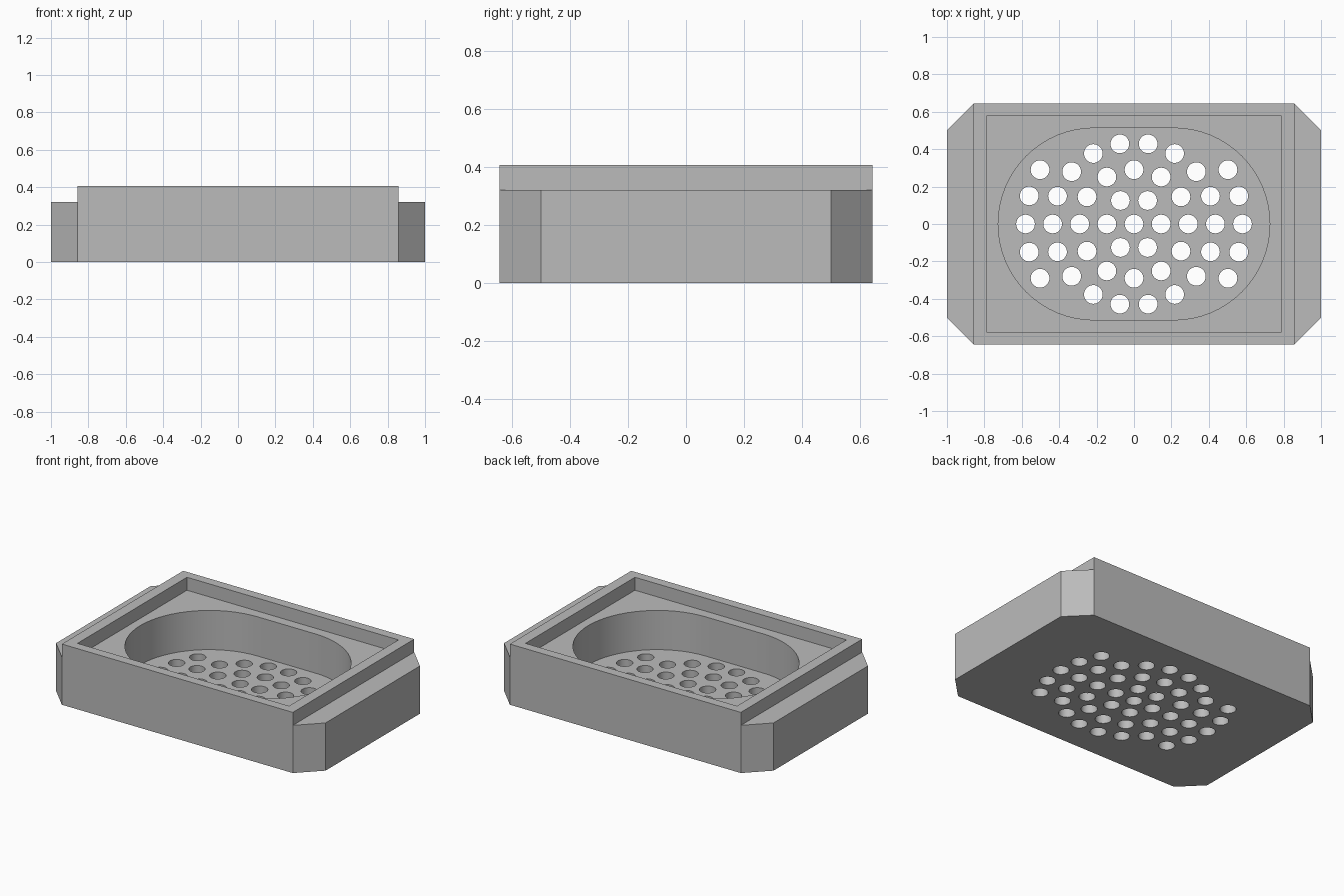
import bpy, bmesh, math

# Remove the default cube
cube = bpy.data.objects.get("Cube")
if cube:
    bpy.data.objects.remove(cube, do_unlink=True)

# Main dimensions
HALF_X, HALF_Y, CHAMFER = 1.0, 0.643, 0.143
SHOULDER, TOP, FLOOR = 0.32, 0.407, 0.057
RIM_X = HALF_X - CHAMFER
BASIN_R, BASIN_C = 0.513, 0.213
HOLE_R, PITCH = 0.05, 0.145

grey = bpy.data.materials.new("plain grey")
grey.use_nodes = True
grey.diffuse_color = (0.5, 0.5, 0.5, 1)
grey.node_tree.nodes["Principled BSDF"].inputs["Base Color"].default_value = (0.5, 0.5, 0.5, 1)


def prisms(name, outlines, z0, z1):
    """One object made of upright prisms, one for each closed outline."""
    bm = bmesh.new()
    for outline in outlines:
        face = bm.faces.new([bm.verts.new((x, y, z0)) for x, y in outline])
        top = bmesh.ops.extrude_face_region(bm, geom=[face])["geom"]
        verts = [g for g in top if isinstance(g, bmesh.types.BMVert)]
        bmesh.ops.translate(bm, verts=verts, vec=(0, 0, z1 - z0))
    bmesh.ops.recalc_face_normals(bm, faces=bm.faces)
    mesh = bpy.data.meshes.new(name)
    bm.to_mesh(mesh)
    bm.free()
    mesh.materials.append(grey)
    obj = bpy.data.objects.new(name, mesh)
    bpy.context.collection.objects.link(obj)
    return obj


def rectangle(hx, hy):
    return [(-hx, -hy), (hx, -hy), (hx, hy), (-hx, hy)]


def arc(cx, cy, r, start, end, steps):
    angles = [math.radians(start + (end - start) * i / steps) for i in range(steps + 1)]
    return [(cx + r * math.cos(a), cy + r * math.sin(a)) for a in angles]


def activate(obj):
    bpy.ops.object.select_all(action="DESELECT")
    obj.select_set(True)
    bpy.context.view_layer.objects.active = obj


def cut(obj, cutter):
    """Subtract the cutter, then discard it."""
    cutter.hide_render = True
    mod = obj.modifiers.new("cut", "BOOLEAN")
    mod.operation, mod.solver, mod.object = "DIFFERENCE", "EXACT", cutter
    activate(obj)
    bpy.ops.object.modifier_apply(modifier=mod.name)
    bpy.data.objects.remove(cutter, do_unlink=True)


# Base block with chamfered corners
side = HALF_Y - CHAMFER
octagon = [(-RIM_X, -HALF_Y), (RIM_X, -HALF_Y), (HALF_X, -side), (HALF_X, side),
           (RIM_X, HALF_Y), (-RIM_X, HALF_Y), (-HALF_X, side), (-HALF_X, -side)]
base = prisms("dish_base", [octagon], 0, SHOULDER)

# Round-ended basin
stadium = (arc(BASIN_C, 0, BASIN_R, -90, 90, 32)
           + arc(-BASIN_C, 0, BASIN_R, 90, 270, 32))
cut(base, prisms("basin_cutter", [stadium], FLOOR, TOP))

# Drain holes in rings; the outermost ring only reaches into the round ends
centres = [(0, 0)]
for ring in range(1, 5):
    for i in range(6 * ring):
        a = math.tau * i / (6 * ring)
        x, y = ring * PITCH * math.cos(a), ring * PITCH * math.sin(a)
        if ring < 4 or abs(y) < 0.3:
            centres.append((x, y))
holes = [arc(x, y, HOLE_R, 0, 360, 32)[:-1] for x, y in centres]
cut(base, prisms("drain_cutter", holes, -FLOOR, 2 * FLOOR))

# Raised rectangular rim
rim = prisms("raised_rim", [rectangle(RIM_X, HALF_Y)], SHOULDER, TOP)
cut(rim, prisms("rim_cutter", [rectangle(0.785, 0.58)], 0, 1))

# Smooth the curved walls and keep the edges crisp
for obj in (base, rim):
    activate(obj)
    bpy.ops.object.shade_smooth_by_angle(angle=math.radians(30))
